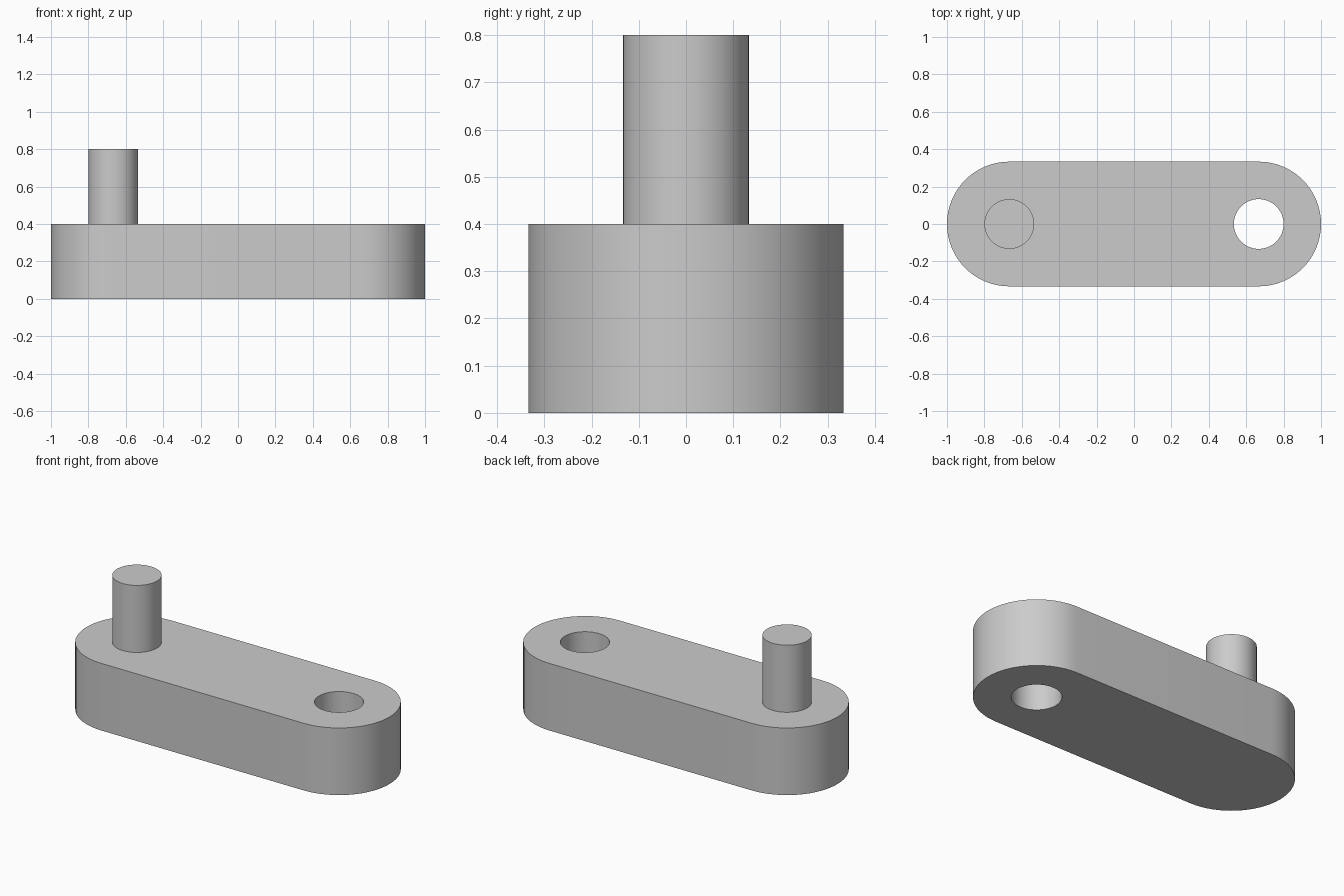
import bpy
import bmesh
from math import cos, sin, pi

cube = bpy.data.objects.get("Cube")
if cube:
    bpy.data.objects.remove(cube, do_unlink=True)

END_X = 2 / 3        # centre of each rounded end
END_R = 1 / 3        # radius of each rounded end
BORE_R = 0.133       # radius of the pin and of the hole
LINK_H = 0.4
PIN_H = 0.4
SEGMENTS = 64

grey = bpy.data.materials.new("light_grey")
grey.use_nodes = True
grey.diffuse_color = (0.6, 0.6, 0.6, 1)
grey.node_tree.nodes["Principled BSDF"].inputs["Base Color"].default_value = grey.diffuse_color


def arc(cx, radius, start, sweep, steps):
    """Points along an arc centred on the x axis."""
    return [(cx + radius * cos(start + sweep * i / steps),
             radius * sin(start + sweep * i / steps), 0) for i in range(steps)]


def add_loop(bm, points):
    verts = [bm.verts.new(p) for p in points]
    return [bm.edges.new((v, verts[(i + 1) % len(verts)])) for i, v in enumerate(verts)]


def finish(obj):
    obj.data.materials.append(grey)
    bpy.ops.object.select_all(action="DESELECT")
    obj.select_set(True)
    bpy.context.view_layer.objects.active = obj
    bpy.ops.object.shade_smooth_by_angle(angle=pi / 6)


# Link arm: stadium outline with a through hole, extruded upwards
half = SEGMENTS // 2
right_end = arc(END_X, END_R, -pi / 2, pi, half) + [(END_X, END_R, 0)]
left_end = [(-x, -y, 0) for x, y, z in right_end]
bm = bmesh.new()
edges = add_loop(bm, right_end + left_end)
edges += add_loop(bm, arc(END_X, BORE_R, 0, 2 * pi, SEGMENTS))
bmesh.ops.triangle_fill(bm, edges=edges, use_beauty=True)
top = bmesh.ops.extrude_face_region(bm, geom=bm.faces[:], use_keep_orig=True)["geom"]
bmesh.ops.translate(bm, vec=(0, 0, LINK_H),
                    verts=[g for g in top if isinstance(g, bmesh.types.BMVert)])
bmesh.ops.recalc_face_normals(bm, faces=bm.faces[:])
mesh = bpy.data.meshes.new("link_arm")
bm.to_mesh(mesh)
bm.free()
link = bpy.data.objects.new("link_arm", mesh)
bpy.context.collection.objects.link(link)
finish(link)

# Pin standing on the other end
bpy.ops.mesh.primitive_cylinder_add(vertices=SEGMENTS, radius=BORE_R, depth=PIN_H,
                                    location=(-END_X, 0, LINK_H + PIN_H / 2))
pin = bpy.context.object
pin.name = "pin"
finish(pin)
